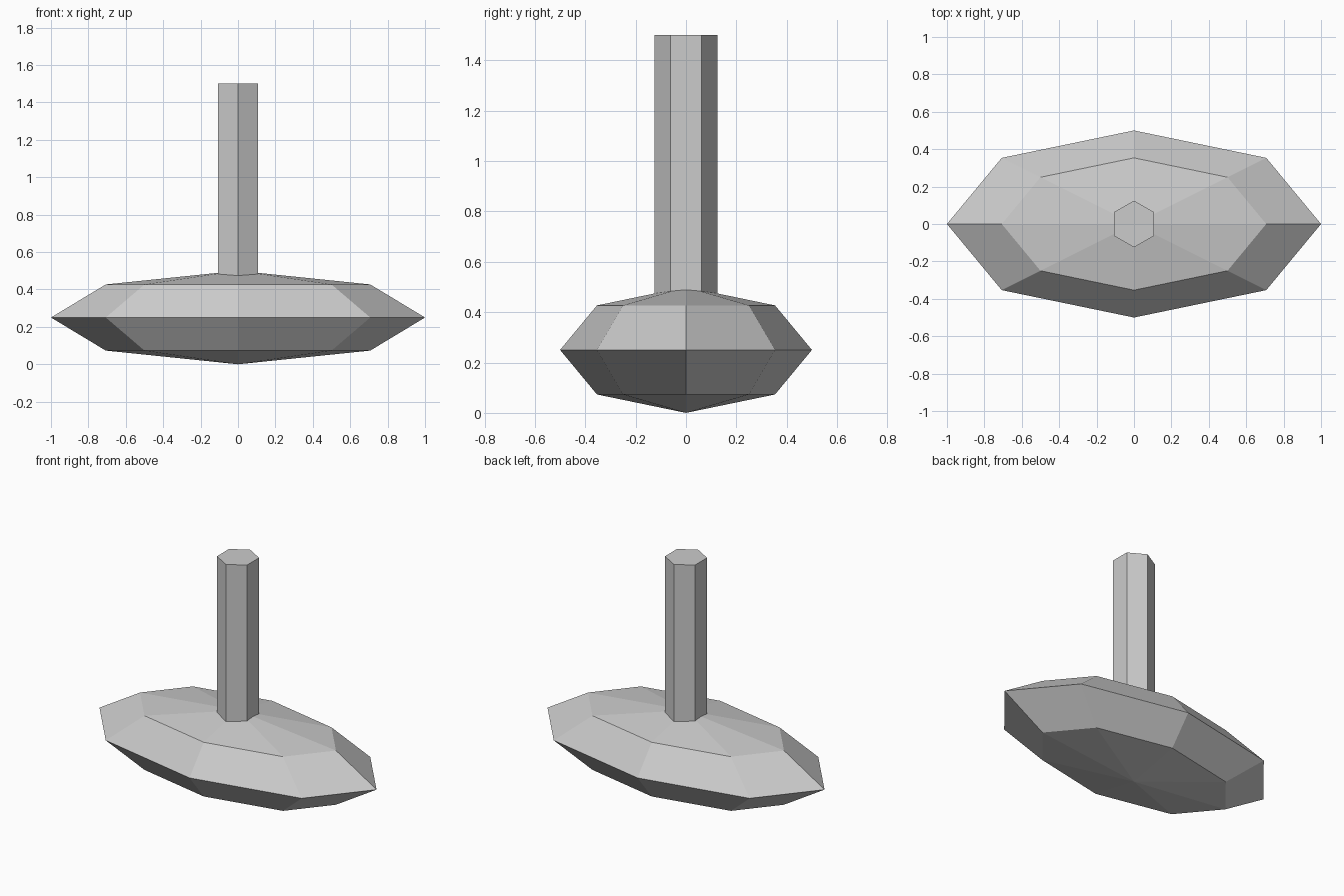
import bpy, math

if "Cube" in bpy.data.objects:
    bpy.data.objects.remove(bpy.data.objects["Cube"])

# Flattened oval base: low-poly sphere squashed in y and z
bpy.ops.mesh.primitive_uv_sphere_add(segments=8, ring_count=4, radius=1, location=(0, 0, 0.25))
base = bpy.context.object
base.name = "oval_base"
base.scale = (1, 0.5, 0.25)
bpy.ops.object.transform_apply(location=False, rotation=False, scale=True)

# Upright six-sided stem, sunk into the base, corners facing front and back
bottom, top = 0.25, 1.5
bpy.ops.mesh.primitive_cylinder_add(vertices=6, radius=0.125, depth=top - bottom,
                                    location=(0, 0, (top + bottom) / 2))
bpy.context.object.name = "stem"
